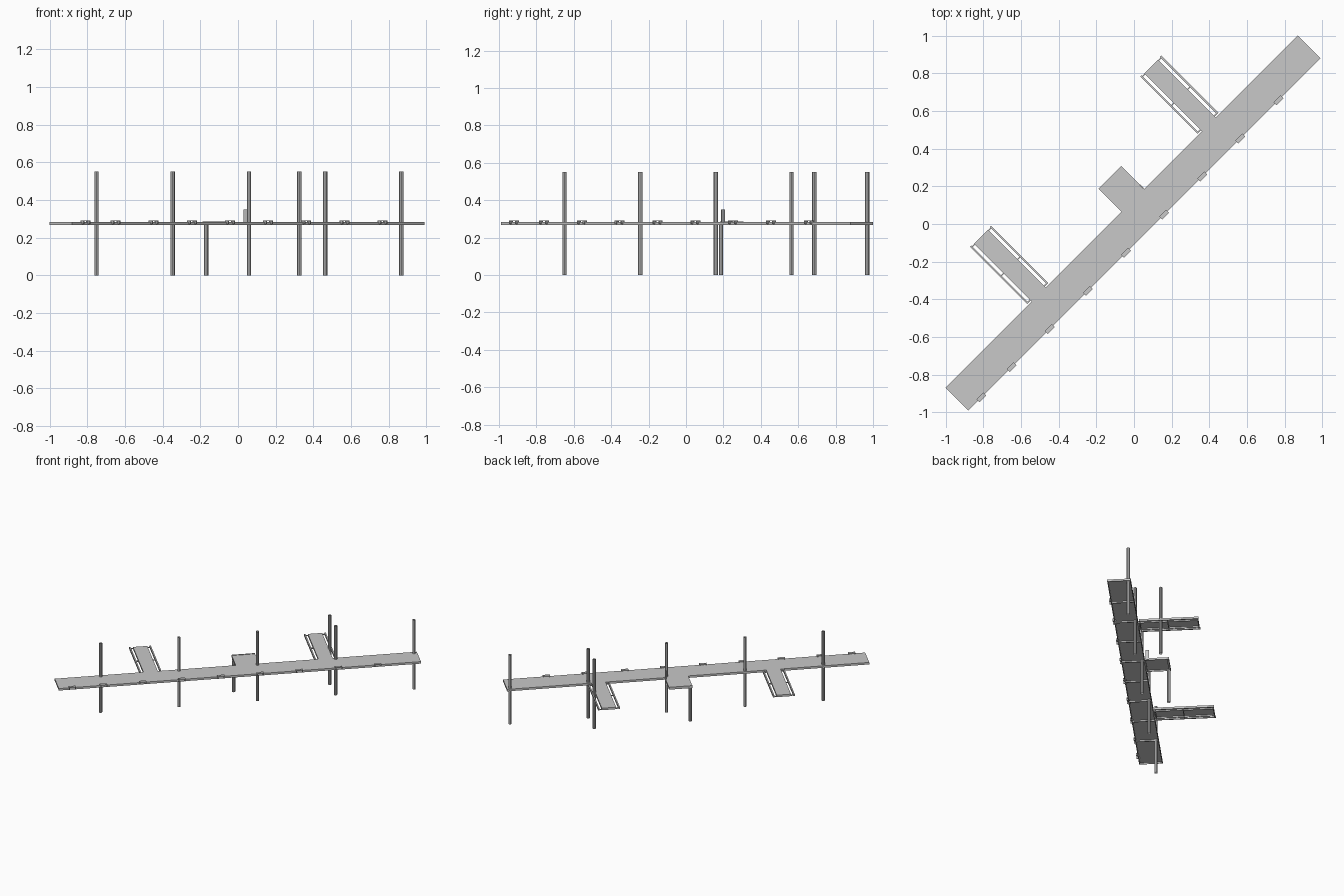
import bpy
import math
from mathutils import Matrix

cube = bpy.data.objects.get("Cube")
if cube:
    bpy.data.objects.remove(cube, do_unlink=True)

TURN = Matrix.Rotation(math.radians(45), 4, "Z")
TOP, BOTTOM = 0.284, 0.268


def material(name, value):
    mat = bpy.data.materials.new(name)
    mat.use_nodes = True
    color = (value, value, value, 1)
    mat.diffuse_color = color
    mat.node_tree.nodes["Principled BSDF"].inputs["Base Color"].default_value = color
    return mat


grey = material("dock grey", 0.58)


def finish(name):
    obj = bpy.context.object
    obj.name = name
    obj.data.transform(TURN @ obj.matrix_basis)
    obj.matrix_basis = Matrix()
    obj.data.materials.append(grey)
    return obj


def box(name, u, v, z):
    """Box from ranges along the dock, across it, and up."""
    bpy.ops.mesh.primitive_cube_add(size=1)
    obj = bpy.context.object
    obj.location = [(a + b) / 2 for a, b in (u, v, z)]
    obj.scale = [b - a for a, b in (u, v, z)]
    bpy.context.view_layer.update()
    return finish(name)


def pile(name, u, v, height):
    """Open pipe standing on the bottom."""
    bpy.ops.mesh.primitive_cylinder_add(
        vertices=8, radius=0.0115, depth=height, end_fill_type="NOTHING",
        location=(u, v, height / 2))
    bpy.context.view_layer.update()
    return finish(name)


def deck(name, u, v):
    """Thin deck with a skirt around its underside."""
    box(name, u, v, (TOP - 0.006, TOP))
    t, low = 0.006, (BOTTOM, TOP - 0.006)
    for edge in ((u[0], u[0] + t), (u[1] - t, u[1])):
        box(name + "_end_skirt", edge, v, low)
    for edge in ((v[0], v[0] + t), (v[1] - t, v[1])):
        box(name + "_side_skirt", (u[0] + t, u[1] - t), edge, low)


# Main walkway and its piles
deck("main_walkway", (-1.322, 1.322), (-0.078, 0.092))
for i in range(5):
    pile("walkway_pile", -0.99 + 0.572 * i, 0.072, 0.55)

# Mooring cleats on the outer edge, with beams below
def cleat(u):
    v = (-0.089, -0.066)
    box("cleat_bar", (u - 0.026, u + 0.026), v, (0.288, 0.292))
    for s in (-1, 1):
        foot = u + s * 0.022
        box("cleat_foot", (foot - 0.004, foot + 0.004), v, (0.272, 0.288))


for i in range(8):
    u = -0.996 + 0.286 * i
    cleat(u)
    box("cross_beam", (u - 0.005, u + 0.005), (-0.072, 0.086), (BOTTOM, TOP - 0.006))
cleat(-1.223)

# Finger docks with side rails
for center in (-0.622, 0.655):
    deck("finger_dock", (center - 0.052, center + 0.052), (0.092, 0.526))
    for s in (-1, 1):
        u = center + s * 0.074
        box("finger_rail", (u - 0.005, u + 0.005), (0.10, 0.53), (BOTTOM, TOP))
    for v in (0.104, 0.304, 0.522):
        box("rail_bracket", (center - 0.07, center + 0.07), (v - 0.003, v + 0.003),
            (BOTTOM + 0.002, TOP - 0.007))
pile("finger_pile", 0.715, 0.255, 0.55)

# Side platform with edge board, short pile and service post
deck("side_platform", (0.0, 0.17), (0.092, 0.258))
box("platform_edge_board", (0.0, 0.17), (0.258, 0.266), (BOTTOM, TOP + 0.003))
pile("platform_pile", 0.013, 0.252, 0.275)
box("service_post", (0.166, 0.172), (0.098, 0.124), (0.27, 0.35))
